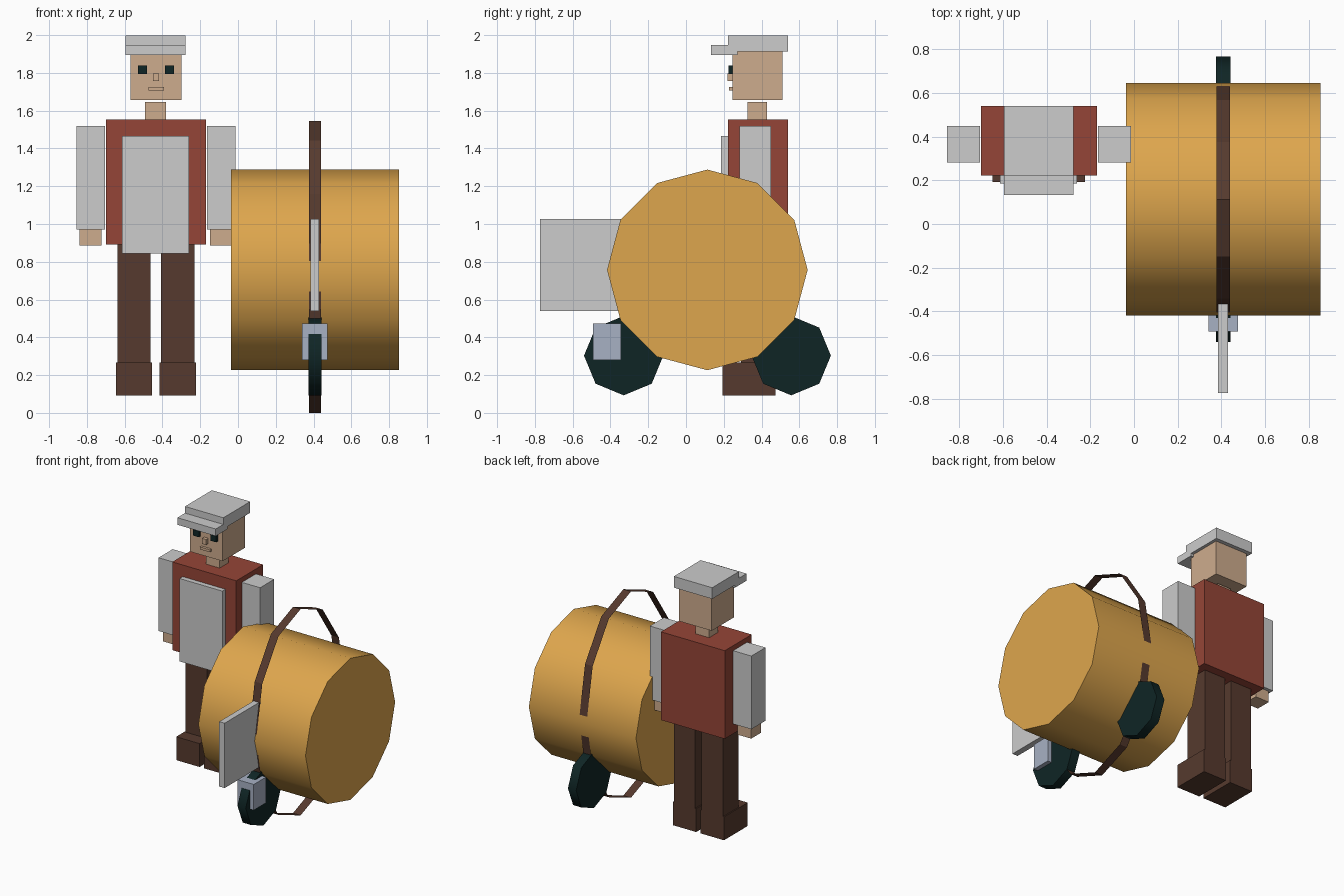
import bpy, bmesh, math
from mathutils import Matrix

if "Cube" in bpy.data.objects:
    bpy.data.objects.remove(bpy.data.objects["Cube"])


def material(name, r, g, b):
    """Flat colour from display values, stored as linear."""
    m = bpy.data.materials.new(name)
    m.diffuse_color = [((c / 255 + 0.055) / 1.055) ** 2.4 for c in (r, g, b)] + [1]
    m.use_nodes = True
    m.node_tree.nodes["Principled BSDF"].inputs["Base Color"].default_value = m.diffuse_color
    return m


GREY = material("light_grey", 204, 204, 204)
SKIN = material("skin", 206, 172, 141)
RED = material("brick_red", 149, 69, 55)
BROWN = material("dark_brown", 86, 58, 46)
BLACK = material("blue_black", 15, 37, 37)
GOLD = material("golden_wood", 222, 166, 77)
STEEL = material("pale_steel", 167, 177, 196)


def add(name, bm, mat):
    me = bpy.data.meshes.new(name)
    bm.to_mesh(me)
    bm.free()
    me.materials.append(mat)
    ob = bpy.data.objects.new(name, me)
    bpy.context.collection.objects.link(ob)
    return ob


def box(name, mat, x, y, z):
    """Box from (min, max) pairs."""
    bm = bmesh.new()
    bmesh.ops.create_cube(bm, size=1)
    for v in bm.verts:
        v.co = [p[0] + (p[1] - p[0]) * (c + 0.5) for p, c in zip((x, y, z), v.co)]
    return add(name, bm, mat)


def drum(name, mat, x, y, z, radius, sides):
    """Cylinder along x with smooth sides and flat caps."""
    bm = bmesh.new()
    bmesh.ops.create_cone(bm, cap_ends=True, segments=sides, radius1=radius,
                          radius2=radius, depth=x[1] - x[0])
    place = Matrix.Translation((sum(x) / 2, y, z)) @ Matrix.Rotation(math.pi / 2, 4, 'Y')
    bm.transform(place)
    ob = add(name, bm, mat)
    bpy.ops.object.select_all(action='DESELECT')
    ob.select_set(True)
    bpy.context.view_layer.objects.active = ob
    bpy.ops.object.shade_smooth_by_angle(angle=math.radians(50))
    return ob


# Figure: head and cap
box("head", SKIN, (-0.57, -0.30), (0.246, 0.51), (1.656, 1.915))
box("neck", SKIN, (-0.493, -0.38), (0.325, 0.43), (1.553, 1.646))
box("cap", GREY, (-0.595, -0.277), (0.222, 0.54), (1.913, 1.997))
box("cap_brim", GREY, (-0.595, -0.277), (0.132, 0.272), (1.894, 1.947))
box("nose", SKIN, (-0.451, -0.419), (0.22, 0.247), (1.756, 1.797))
box("mouth", SKIN, (-0.475, -0.393), (0.227, 0.247), (1.706, 1.724))

# Figure: torso and apron
box("torso", RED, (-0.70, -0.17), (0.222, 0.54), (0.892, 1.553))
box("apron_bib", GREY, (-0.614, -0.26), (0.185, 0.223), (1.02, 1.466))
box("apron_skirt", GREY, (-0.614, -0.26), (0.185, 0.223), (0.845, 1.02))

# Figure: parts mirrored about the body's centre line
MID = -0.435
PAIRS = [
    ("eye", BLACK, (0.048, 0.095), (0.225, 0.247), (1.795, 1.84)),
    ("arm", GREY, (0.27, 0.421), (0.282, 0.449), (0.971, 1.52)),
    ("hand", SKIN, (0.288, 0.403), (0.31, 0.425), (0.887, 0.971)),
    ("leg", BROWN, (0.027, 0.204), (0.29, 0.474), (0.265, 0.892)),
    ("foot", BROWN, (0.019, 0.212), (0.193, 0.474), (0.093, 0.268)),
]
for name, mat, x, y, z in PAIRS:
    box(name + "_right", mat, (MID + x[0], MID + x[1]), y, z)
    box(name + "_left", mat, (MID - x[1], MID - x[0]), y, z)

# Barrel
drum("barrel", GOLD, (-0.036, 0.852), 0.113, 0.757, 0.531, 12)

# Strap: thin upright oval band around the barrel
bm = bmesh.new()
rows = []
for i in range(12):
    a = i * math.tau / 12
    y, z = 0.113 + 0.524 * math.sin(a), 0.773 + 0.773 * math.cos(a)
    rows.append([bm.verts.new((x, y, z)) for x in (0.377, 0.44)])
for i in range(12):
    a, b = rows[i], rows[(i + 1) % 12]
    bm.faces.new((a[0], b[0], b[1], a[1]))
bmesh.ops.recalc_face_normals(bm, faces=bm.faces)
add("barrel_strap", bm, BROWN)

# Wheels, bracket and handle plate
drum("front_wheel", BLACK, (0.374, 0.442), -0.33, 0.303, 0.21, 8)
drum("back_wheel", BLACK, (0.374, 0.442), 0.557, 0.303, 0.21, 8)
box("wheel_bracket", STEEL, (0.34, 0.475), (-0.492, -0.345), (0.279, 0.472))
box("handle_plate", GREY, (0.385, 0.43), (-0.772, -0.33), (0.54, 1.026))
